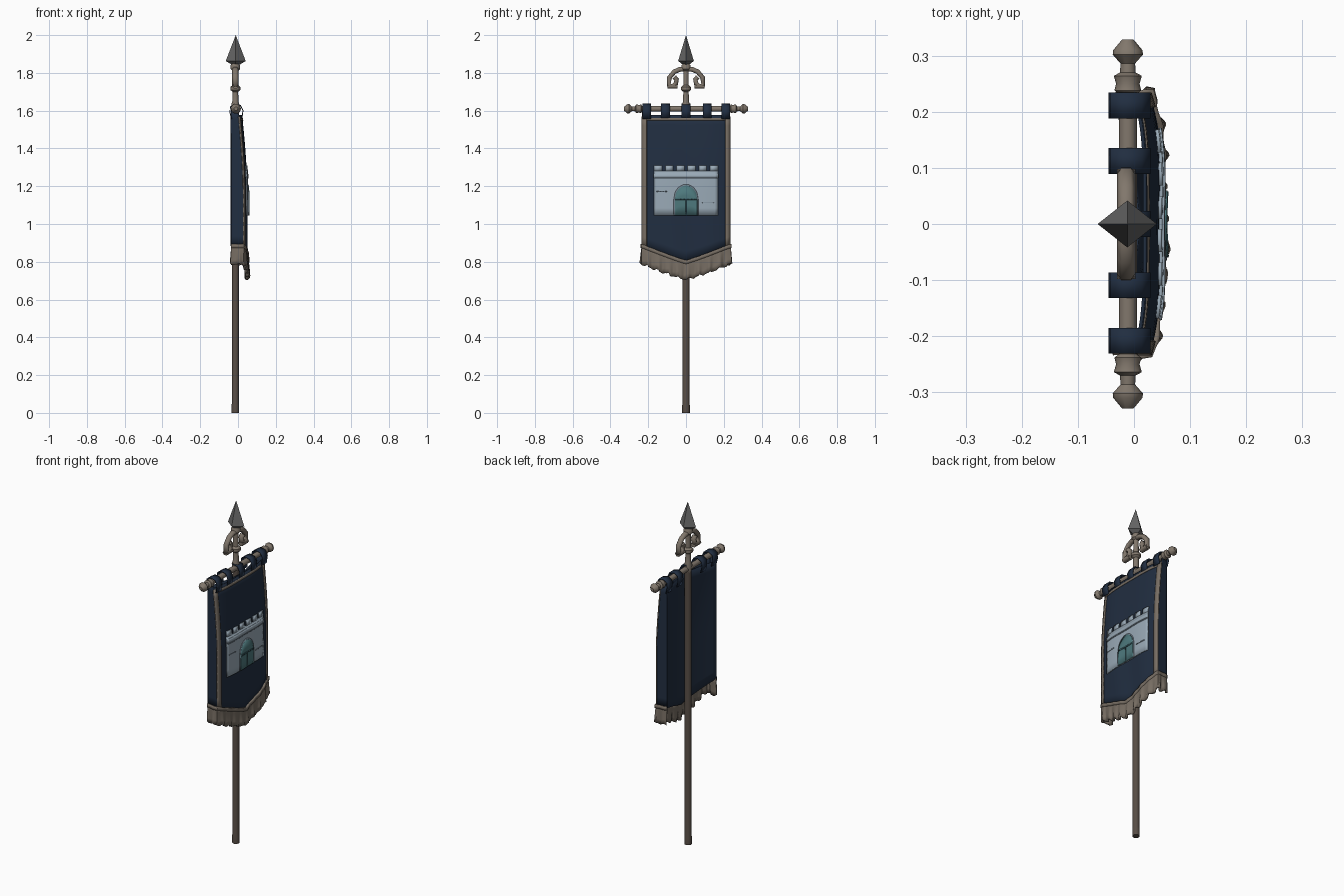
import bpy, bmesh, math
from mathutils import Matrix

if "Cube" in bpy.data.objects:
    bpy.data.objects.remove(bpy.data.objects["Cube"])

PX = -0.014          # pole and crossbar centre in x


def mat(name, r, g, b):
    m = bpy.data.materials.new(name)
    m.diffuse_color = (r, g, b, 1)
    m.use_nodes = True
    m.node_tree.nodes["Principled BSDF"].inputs["Base Color"].default_value = m.diffuse_color
    return m


NAVY = mat("navy_cloth", 0.015, 0.027, 0.052)
TRIM = mat("tan_trim", 0.185, 0.155, 0.125)
BRASS = mat("pale_brass", 0.22, 0.185, 0.15)
WOOD = mat("brown_wood", 0.095, 0.074, 0.06)
STEEL = mat("grey_steel", 0.13, 0.13, 0.13)
STONE = mat("pale_stone", 0.32, 0.40, 0.47)
JOINT = mat("stone_joint", 0.17, 0.22, 0.27)
TEAL = mat("teal_door", 0.075, 0.19, 0.205)
DARK_TEAL = mat("dark_teal", 0.035, 0.09, 0.105)


def finish(name, bm, material, angle=40, thick=0):
    me = bpy.data.meshes.new(name)
    bm.to_mesh(me)
    bm.free()
    me.materials.append(material)
    ob = bpy.data.objects.new(name, me)
    bpy.context.collection.objects.link(ob)
    bpy.ops.object.select_all(action='DESELECT')
    ob.select_set(True)
    bpy.context.view_layer.objects.active = ob
    if angle:
        bpy.ops.object.shade_smooth_by_angle(angle=math.radians(angle))
    if thick:
        s = ob.modifiers.new("thickness", 'SOLIDIFY')
        s.thickness, s.offset = thick, -1
    return ob


def lathe(name, profile, material, sides=12, matrix=Matrix(), angle=40):
    """Revolve (radius, height) pairs about z, then place with matrix."""
    bm = bmesh.new()
    rings = [[bm.verts.new((r * math.cos(2 * math.pi * i / sides),
                            r * math.sin(2 * math.pi * i / sides), h))
              for i in range(sides)] for r, h in profile]
    for a, b in zip(rings, rings[1:]):
        for i in range(sides):
            j = (i + 1) % sides
            bm.faces.new((a[i], a[j], b[j], b[i]))
    bm.faces.new(rings[0][::-1])
    bm.faces.new(rings[-1])
    bmesh.ops.remove_doubles(bm, verts=bm.verts, dist=1e-5)
    bm.transform(matrix)
    bmesh.ops.recalc_face_normals(bm, faces=bm.faces)
    return finish(name, bm, material, angle)


def bulge(z):
    return 0.022 + 0.026 * math.sin(min(1, max(0, (1.58 - z) / 0.42)) * math.pi / 2)


def cloth_point(u, z, lift):
    """Banner surface: |u| < 1 is the front, 1 to 1.3 the folded-back side."""
    a, s = abs(u), (1 if u > 0 else -1)
    fold = 0.005 * math.sin(7 * u + 4 * z) * max(0, 1.5 - z) * (1 - min(a, 1) ** 2)
    if a <= 1.0001:
        n = 1 if a < 0.97 else 0.7
        return (bulge(z) + fold - 0.02 * a ** 4 + lift * n,
                0.233 * u + (lift * 0.7 * s if a >= 0.97 else 0), z)
    t = (a - 1) / 0.3
    x0 = bulge(z) - 0.02
    return (x0 + t * (-0.037 - x0), s * (0.233 - 0.008 * t + lift), z)


def lining_point(u, z, lift):
    """Hollow back of the banner, deepest behind the pole."""
    depth = bulge(z) - 0.012 + 0.036
    return (-0.036 + depth * (1 - abs(u) ** 1.5), 0.226 * u, z)


def sheet(name, material, u0, u1, nu, zlo, zhi, nz, lift=0, thick=0.006, point=cloth_point):
    """Patch on the banner surface; zlo, zhi and lift may be functions."""
    call = lambda f, *args: f(*args) if callable(f) else f
    bm = bmesh.new()
    grid = []
    for i in range(nu + 1):
        u = u0 + (u1 - u0) * i / nu
        lo, hi = call(zlo, u), call(zhi, u)
        grid.append([bm.verts.new(point(u, lo + (hi - lo) * k / nz,
                     call(lift, u, 1 - k / nz))) for k in range(nz + 1)])
    for a, b in zip(grid, grid[1:]):
        for k in range(nz):
            bm.faces.new((a[k], b[k], b[k + 1], a[k + 1]))
    return finish(name, bm, material, 40, thick)


# Pole, metal neck and spearhead
at_pole = Matrix.Translation((PX, 0, 0))
lathe("pole", [(0.020, 0), (0.020, 0.04), (0.0185, 0.05), (0.0185, 1.60)], WOOD, 12, at_pole)
lathe("pole_neck", [(0.018, 1.59), (0.022, 1.63), (0.016, 1.65), (0.015, 1.70),
                    (0.027, 1.71), (0.027, 1.725), (0.015, 1.735), (0.014, 1.81),
                    (0.025, 1.82), (0.025, 1.84), (0.014, 1.855)], BRASS, 10, at_pole)
lathe("spearhead", [(0.018, 1.843), (0.048, 1.863), (0.0, 2.0)], STEEL, 4,
      Matrix.Translation((PX + 0.002, 0, 0)) @ Matrix.Diagonal((1.1, 0.87, 1, 1)), 0)

# Scrolled bracket below the spearhead
cu = bpy.data.curves.new("scroll_bracket", 'CURVE')
cu.dimensions = '3D'
cu.bevel_depth, cu.bevel_resolution, cu.use_fill_caps = 0.0145, 1, True
SCROLL = [(0.0, 1.822), (0.035, 1.818), (0.062, 1.806), (0.088, 1.775), (0.091, 1.735),
          (0.070, 1.730), (0.054, 1.742), (0.050, 1.765), (0.062, 1.778)]
for s in (-1, 1):
    for path in (SCROLL, [(0.045, 1.729), (0.098, 1.729)]):
        sp = cu.splines.new('POLY')
        sp.points.add(len(path) - 1)
        for p, (y, z) in zip(sp.points, path):
            p.co = (0, s * y, z, 1)
bracket = bpy.data.objects.new("scroll_bracket", cu)
bpy.context.collection.objects.link(bracket)
bracket.location.x, bracket.scale.x = PX, 1.15
cu.materials.append(BRASS)
bpy.ops.object.select_all(action='DESELECT')
bracket.select_set(True)
bpy.context.view_layer.objects.active = bracket
bpy.ops.object.convert(target='MESH')

# Crossbar with turned ends
half = [(0.016, 0.232), (0.024, 0.238), (0.021, 0.250), (0.025, 0.264), (0.014, 0.270),
        (0.013, 0.286), (0.027, 0.302), (0.026, 0.310), (0.010, 0.329)]
lathe("crossbar", [(r, -h) for r, h in reversed(half)] + half, BRASS, 10,
      Matrix.Translation((PX + 0.003, 0, 1.61)) @ Matrix.Rotation(math.pi / 2, 4, 'X'))

# Hanging tabs looped over the crossbar; the middle one only covers the front
TAB = [(0.022, 1.555), (0.029, 1.60), (0.014, 1.63), (-0.018, 1.637),
       (-0.042, 1.622), (-0.045, 1.59), (-0.036, 1.555)]
for i, y in enumerate((-0.208, -0.109, 0, 0.112, 0.211)):
    bm = bmesh.new()
    pts = TAB[:4] if y == 0 else TAB
    rows = [[bm.verts.new((x, y + d, z)) for d in (-0.023, 0.023)] for x, z in pts]
    for a, b in zip(rows, rows[1:]):
        bm.faces.new((a[0], a[1], b[1], b[0]))
    finish(f"hanging_tab_{i + 1}", bm, NAVY, 40, 0.005)

# Banner cloth with folded-back sides, a pointed lower edge and a hollow lining
hem = lambda u: 0.80 + 0.085 * min(abs(u), 1) ** 1.1
sheet("banner_cloth", NAVY, -1.3, 1.3, 52, hem,
      lambda u: 1.578 if abs(u) < 1.04 else 1.605, 14)
sheet("cloth_lining", NAVY, -1, 1, 24, hem, 1.575, 14, 0, 0.003, lining_point)

# Tan border strips
for name, s in (("left", -1), ("right", 1)):
    sheet(f"{name}_border", TRIM, s * 0.945 - 0.05, s * 0.945 + 0.05, 2, hem, 1.57, 14, 0.004)
sheet("top_border", TRIM, -0.9, 0.9, 20, 1.548, 1.562, 1, 0.003)

# Fringe: gathered strands below a raised band
def strands(u, s):
    return 0.004 + s * (0.004 + 0.006 * math.sin(u * 27) + 0.002 * math.sin(u * 50))


def fringe_end(u):
    a = min(abs(u), 1)
    return 0.708 + 0.08 * a ** 1.2 + 0.006 * math.sin(u * 27) + 0.002 * math.sin(u * 61)


sheet("fringe", TRIM, -1.3, 1.3, 104, fringe_end, lambda u: hem(u) + 0.005, 4, strands, 0.012)
sheet("fringe_band", TRIM, -1.3, 1.3, 52, lambda u: hem(u) - 0.012,
      lambda u: hem(u) + 0.008, 2, lambda u, s: 0.008 + 0.002 * math.sin(u * 27), 0.01)

# Castle emblem: wall, battlements, ledge and block joints
sheet("castle_wall", STONE, -0.725, 0.725, 20, 1.045, 1.280, 6, 0.006)
for i in range(6):
    c = -0.635 + i * 0.254
    sheet(f"merlon_{i + 1}", STONE, c - 0.088, c + 0.088, 2, 1.280, 1.311, 1, 0.006)
sheet("wall_ledge", STONE, -0.735, 0.735, 20, 1.243, 1.266, 1, 0.009, 0.004)
sheet("ledge_line", JOINT, -0.725, 0.725, 20, 1.237, 1.242, 1, 0.0075, 0.003)
for i, (u, z, w) in enumerate(((-0.55, 1.17, 0.12), (0.5, 1.11, 0.14))):
    sheet(f"block_joint_{i + 1}", JOINT, u - w, u + w, 4, z, z + 0.004, 1, 0.0075, 0.003)


# Arched door with frame, planks and crossbar
def arch(half_width, spring, rise):
    return lambda u: spring + rise * math.sqrt(max(0, 1 - (u / half_width) ** 2))


sheet("door_frame", JOINT, -0.28, 0.28, 20, 1.045, arch(0.28, 1.13, 0.080), 3, 0.009, 0.005)
sheet("door", TEAL, -0.255, 0.255, 20, 1.046, arch(0.255, 1.13, 0.073), 3, 0.012, 0.005)
sheet("plank_gap", DARK_TEAL, -0.008, 0.008, 1, 1.048, 1.128, 3, 0.0128, 0.002)
sheet("door_brace", DARK_TEAL, -0.25, 0.25, 6, 1.128, 1.136, 1, 0.0135, 0.003)
